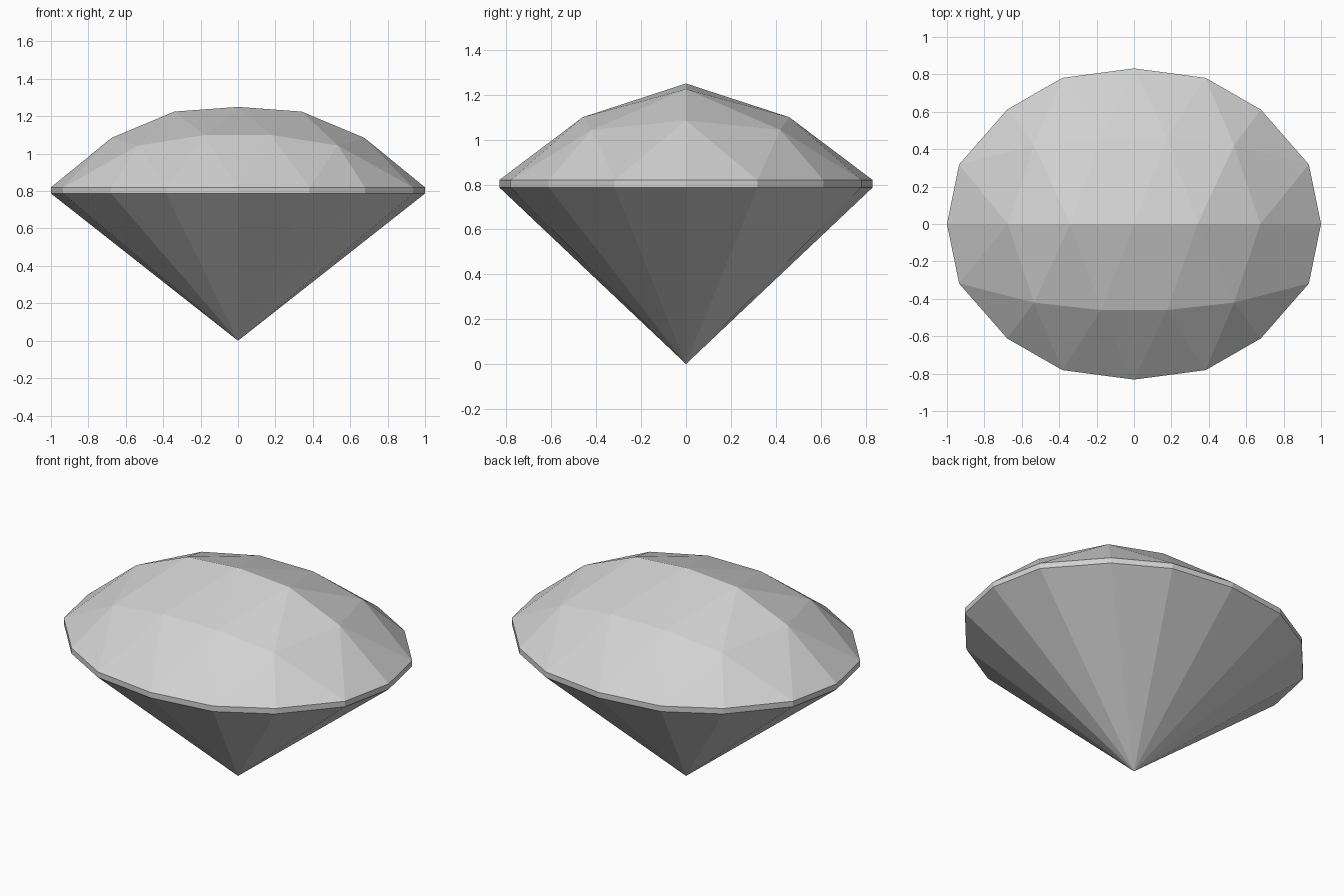
import bpy, bmesh

cube = bpy.data.objects.get("Cube")
if cube:
    bpy.data.objects.remove(cube)

mat = bpy.data.materials.new("pale_grey")
mat.use_nodes = True
grey = (0.64, 0.64, 0.64, 1)
mat.diffuse_color = grey
mat.node_tree.nodes["Principled BSDF"].inputs["Base Color"].default_value = grey

GIRDLE_TOP, GIRDLE_BOTTOM = 0.82, 0.787


def make_object(name, bm):
    bmesh.ops.recalc_face_normals(bm, faces=bm.faces)
    mesh = bpy.data.meshes.new(name)
    bm.to_mesh(mesh)
    bm.free()
    mesh.materials.append(mat)
    obj = bpy.data.objects.new(name, mesh)
    bpy.context.collection.objects.link(obj)


def mirrored(points):
    """Full row from the points with x >= 0, ordered from left to right."""
    left = [(-x, y, z) for x, y, z in reversed(points) if x > 0]
    return left + points


# Crown rows from the ridge to the girdle, right half of each
ridge = mirrored([(0, 0, 1.25), (0.34, 0, 1.225), (0.675, 0, 1.085), (1, 0, GIRDLE_TOP)])
middle = mirrored([(0.177, 0.46, 1.1), (0.535, 0.42, 1.043), (0.935, 0.318, GIRDLE_TOP)])
outer = mirrored([(0, 0.832, GIRDLE_TOP), (0.383, 0.781, GIRDLE_TOP), (0.678, 0.612, GIRDLE_TOP)])

bm = bmesh.new()
for side in (1, -1):
    rows = [[bm.verts.new((x, y * side, z)) for x, y, z in row]
            for row in (ridge, middle, outer)]
    # Each row has one point fewer, so the strips make a triangle lattice
    for inner, rim in zip(rows, rows[1:]):
        for i, v in enumerate(rim):
            bm.faces.new((inner[i], inner[i + 1], v))
            if i + 1 < len(rim):
                bm.faces.new((inner[i + 1], rim[i + 1], v))
bmesh.ops.remove_doubles(bm, verts=bm.verts, dist=0.001)

# Girdle band pulled straight down from the open rim
rim_edges = [e for e in bm.edges if e.is_boundary]
band = bmesh.ops.extrude_edge_only(bm, edges=rim_edges)["geom"]
for v in band:
    if isinstance(v, bmesh.types.BMVert):
        v.co.z = GIRDLE_BOTTOM

# Pavilion facets meeting at the bottom point
tip = bm.verts.new((0, 0, 0))
for e in [e for e in bm.edges if e.is_boundary]:
    bm.faces.new((*e.verts, tip))
make_object("cut_gem", bm)
